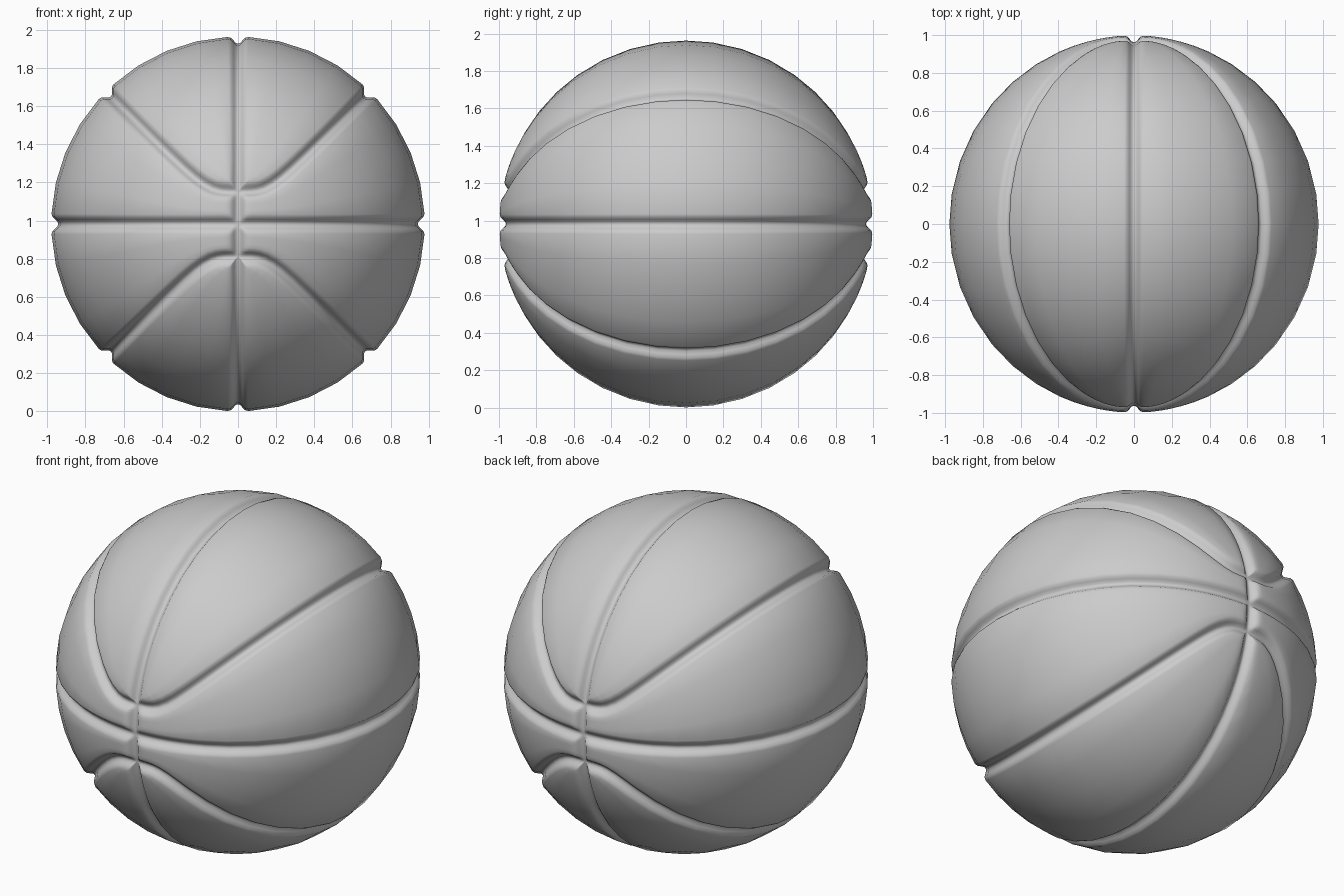
import bpy, bmesh
from math import sin, cos, asin, radians, pi
from mathutils import Vector

if "Cube" in bpy.data.objects:
    bpy.data.objects.remove(bpy.data.objects["Cube"])

SX, SY, SZ = 0.979, 1.0, 0.982       # slightly stretched ball radii
SEAM_Z = 0.18                        # height of the curved seam at the front
PROFILE = [(0, 0.037), (0.012, 0.034), (0.037, 0.006), (0.055, 0)]  # groove: distance, depth
INSETS = [0, 0.012, 0.025, 0.038, 0.055]


def equator(a):
    return Vector((sin(a), -cos(a), 0))


def curved_seam(a):
    x = 0.7068 * sin(a)
    z = (x ** 4 + SEAM_Z ** 4) ** 0.25
    return Vector((x, -max(0, 1 - x * x - z * z) ** 0.5, z)).normalized()


def meridian(a):
    start = asin(SEAM_Z)
    b = start + (pi / 2 - start) * a / (pi / 2)
    return Vector((0, -cos(b), sin(b)))


SAMPLES = [curved_seam(i / 500 * pi / 2) for i in range(501)]


def groove_depth(p):
    d = min(abs(p.x), abs(p.z), min((p - q).length for q in SAMPLES))
    for (d0, h0), (d1, h1) in zip(PROFILE, PROFILE[1:]):
        if d <= d1:
            return h0 + (h1 - h0) * (d - d0) / (d1 - d0)
    return 0


def row_points(p, q, spans=4):
    # points from seam to seam, with tight rows beside each seam
    length = p.angle(q, 0)
    if length < 1e-6:
        return [p] * (2 * len(INSETS) + spans - 1)
    k = min(1, 0.42 * length / INSETS[-1])
    first = [i * k / length for i in INSETS]
    e = first[-1]
    mid = [e + (1 - 2 * e) * i / spans for i in range(1, spans)]
    return [p.slerp(q, f).normalized() if 0 < f < 1 else (p if f <= 0 else q)
            for f in first + mid + [1 - f for f in reversed(first)]]


# One eighth of the ball: a strip panel below and a lens panel above the curved seam
angles = [radians(d) for d in (0, 0.7, 1.4, 2.2, 3.2, 4.6, 6.5, 9, 12, 16, 20, 25,
                               33, 42, 51, 61, 71, 81, 90)]
bm = bmesh.new()
for low, high in ((equator, curved_seam), (curved_seam, meridian)):
    grid = []
    for a in angles:
        col = []
        for p in row_points(low(a), high(a)):
            r = p * (1 - groove_depth(p))
            y = 0 if a == angles[-1] else r.y * SY
            col.append(bm.verts.new((r.x * SX, y, r.z * SZ)))
        grid.append(col)
    for c0, c1 in zip(grid, grid[1:]):
        for i in range(len(c0) - 1):
            bm.faces.new((c0[i], c1[i], c1[i + 1], c0[i + 1]))
bmesh.ops.remove_doubles(bm, verts=bm.verts, dist=1e-4)
bmesh.ops.recalc_face_normals(bm, faces=bm.faces)
if sum(f.normal.dot(f.calc_center_median()) for f in bm.faces) < 0:
    bmesh.ops.reverse_faces(bm, faces=bm.faces)
mesh = bpy.data.meshes.new("grooved_ball")
bm.to_mesh(mesh)
bm.free()

# Mirror to the full ball
ball = bpy.data.objects.new("grooved_ball", mesh)
bpy.context.collection.objects.link(ball)
bpy.context.view_layer.objects.active = ball
ball.select_set(True)
mirror = ball.modifiers.new("mirror", 'MIRROR')
mirror.use_axis = (True, True, True)
mirror.merge_threshold = 1e-4
bpy.ops.object.modifier_apply(modifier=mirror.name)
bpy.ops.object.shade_smooth_by_angle(angle=radians(60))
ball.location.z = SZ
